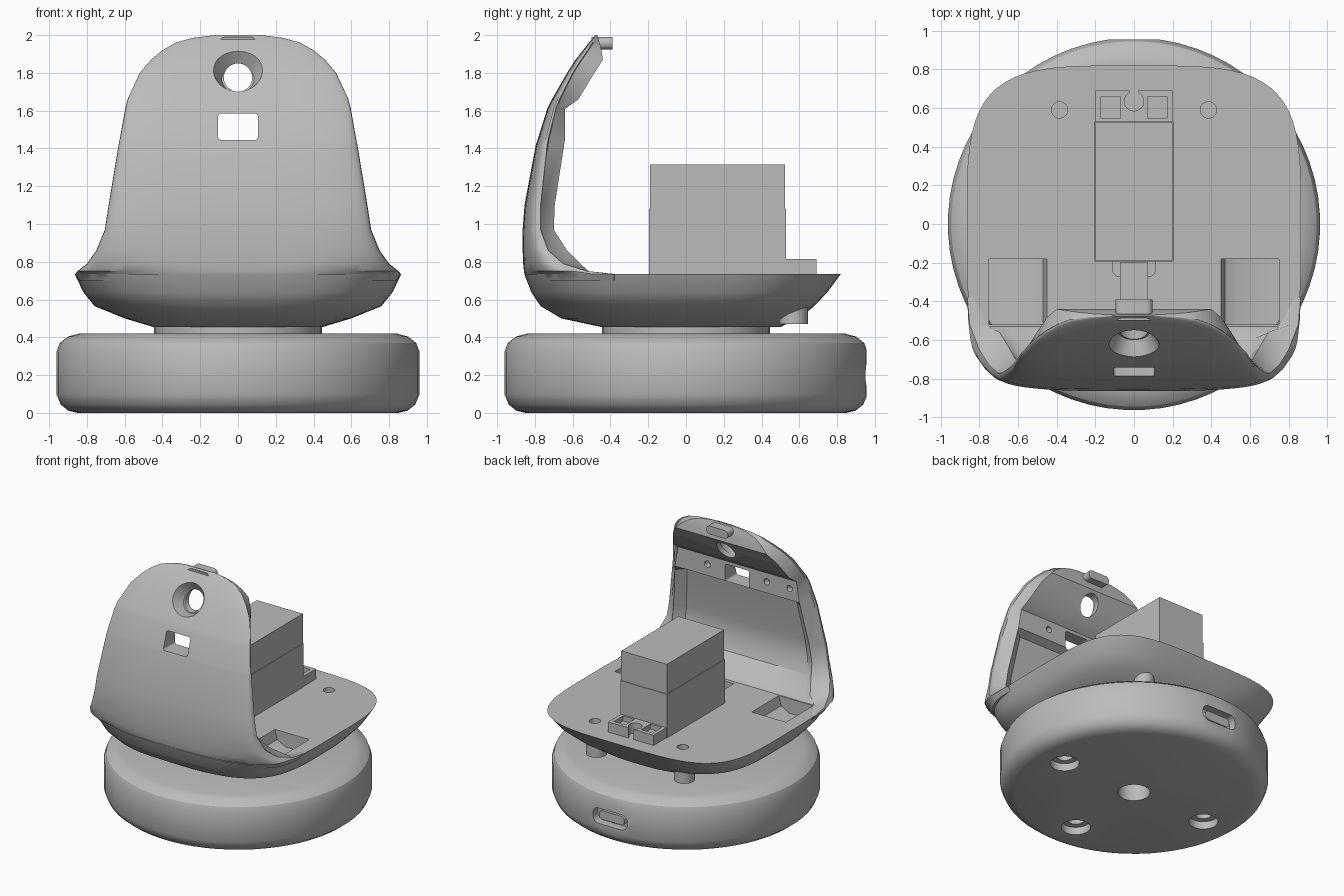
import bpy, bmesh, math
from mathutils import Vector, Matrix

old = bpy.data.objects.get("Cube")
if old:
    bpy.data.objects.remove(old, do_unlink=True)

grey = bpy.data.materials.new("plain_grey")
grey.use_nodes = True
COLOUR = (0.5, 0.5, 0.5, 1)
grey.diffuse_color = COLOUR
grey.node_tree.nodes["Principled BSDF"].inputs["Base Color"].default_value = COLOUR


def finish(name, bm):
    bmesh.ops.recalc_face_normals(bm, faces=bm.faces)
    mesh = bpy.data.meshes.new(name)
    bm.to_mesh(mesh)
    bm.free()
    mesh.materials.append(grey)
    ob = bpy.data.objects.new(name, mesh)
    bpy.context.scene.collection.objects.link(ob)
    return ob


def loft(name, rings):
    """Skin a stack of equal-length closed rings and cap both ends."""
    bm = bmesh.new()
    loops = [[bm.verts.new(p) for p in ring] for ring in rings]
    for a, b in zip(loops, loops[1:]):
        for i in range(len(a)):
            j = (i + 1) % len(a)
            bm.faces.new((a[i], a[j], b[j], b[i]))
    bm.faces.new(loops[0])
    bm.faces.new(loops[-1])
    return finish(name, bm)


def power(v, n):
    return math.copysign(abs(v) ** (2 / n), v)


def oval(z, half_width, y0, y1, n, count=64):
    """Rounded-square ring between y0 and y1."""
    mid, half = (y0 + y1) / 2, (y1 - y0) / 2
    angles = [math.tau * (i + 0.5) / count for i in range(count)]
    return [(half_width * power(math.cos(a), n), mid + half * power(math.sin(a), n), z)
            for a in angles]


def cone(name, centre, r1, r2, depth, axis=(0, 0, 1), sides=32):
    bm = bmesh.new()
    turn = Vector((0, 0, 1)).rotation_difference(Vector(axis)).to_matrix().to_4x4()
    bmesh.ops.create_cone(bm, cap_ends=True, segments=sides, radius1=r1, radius2=r2,
                          depth=depth, matrix=Matrix.Translation(centre) @ turn)
    return finish(name, bm)


def rod(name, centre, r, depth, axis=(0, 0, 1)):
    return cone(name, centre, r, r, depth, axis)


def box(name, low, high, round_axis=None, radius=0.0):
    """Box from corner to corner, with the edges along one axis rounded."""
    low, high = Vector(low), Vector(high)
    bm = bmesh.new()
    bmesh.ops.create_cube(bm, size=1, matrix=Matrix.Translation((low + high) / 2)
                          @ Matrix.Diagonal((*(high - low), 1)))
    if round_axis is not None:
        edges = [e for e in bm.edges
                 if abs((e.verts[0].co - e.verts[1].co).normalized()[round_axis]) > 0.9]
        bmesh.ops.bevel(bm, geom=edges, offset=radius, segments=5, profile=0.5,
                        affect='EDGES')
    return finish(name, bm)


def cut(ob, cutters):
    for c in cutters:
        c.hide_render = True
        mod = ob.modifiers.new("cut", 'BOOLEAN')
        mod.operation, mod.solver, mod.object = 'DIFFERENCE', 'EXACT', c
    bpy.context.view_layer.update()
    mesh = bpy.data.meshes.new_from_object(
        ob.evaluated_get(bpy.context.evaluated_depsgraph_get()))
    ob.modifiers.clear()
    ob.data = mesh
    for c in cutters:
        bpy.data.objects.remove(c, do_unlink=True)


# Round base with screw holes below and a socket at the back
base = loft("base", [oval(z, r, -r, r, 2) for z, r in
                     ((0, .85), (.012, .9), (.045, .94), (.1, .963), (.32, .963),
                      (.37, .945), (.405, .9), (.42, .84))])
cutters = [rod("bore", (0, 0, .1), .115, .4)]
for x, y in ((.65, 0), (-.65, 0), (0, -.65)):
    cutters += [rod("counterbore", (x, y, 0), .105, .12), rod("bore", (x, y, .1), .06, .3)]
cutters.append(box("slot", (-.15, .89, .14), (.15, 1.1, .26), 1, .05))
cutters.append(box("trim", (-.5, .955, -.1), (.5, 1.2, .5)))
cut(base, cutters)
box("socket_shell", (-.11, .88, .165), (.11, .93, .235), 1, .03)
rod("neck", (0, 0, .44), .445, .08)

# Bowl-shaped body with a flat deck
deck = .735
body = loft("body", [oval(*ring) for ring in
                     ((.455, .45, -.45, .5, 2.3), (.5, .6, -.66, .6, 2.8),
                      (.565, .76, -.77, .68, 3.3), (.64, .82, -.82, .75, 3.8),
                      (deck, .865, -.857, .82, 4))])
cutters = [box("recess", (-.07, -.5, .64), (.07, -.2, .8)),
           box("recess_mouth", (-.11, -.27, .66), (.11, -.1, .8), 2, .03)]
pocket = [(.45, .8), (.45, deck), (.47, .66), (.54, .62), (.75, .62), (.75, .8)]
for side in (-1, 1):
    cutters.append(rod("hole", (side * .385, .59, .7), .042, .2))
    cutters.append(loft("pocket", [[(side * x, y, z) for x, z in pocket]
                                   for y in (-.52, -.18)]))
cut(body, cutters)
for side, label in ((1, "left"), (-1, "right")):
    rod(label + "_screw_boss", (side * .385, .57, .53), .075, .12)

# Upright front shell: z, half width, rim y, front y, inner side y, inner middle y
rows = [(.7, .84, -.38, -.84, -.53, -.53), (deck, .862, -.38, -.855, -.53, -.53),
        (.75, .85, -.52, -.858, -.54, -.54), (.79, .8, -.65, -.862, -.56, -.6),
        (.86, .75, -.73, -.865, -.63, -.71), (.97, .705, -.77, -.865, -.7, -.755),
        (1.1, .685, -.77, -.855, -.695, -.75), (1.42, .632, -.735, -.795, -.645, -.7),
        (1.45, .626, -.73, -.785, -.64, -.64), (1.61, .597, -.69, -.735, -.64, -.64),
        (1.66, .585, -.67, -.71, -.57, -.57), (1.8, .52, -.6, -.63, -.485, -.485),
        (1.87, .46, -.555, -.585, -.44, -.44), (1.92, .4, -.52, -.545, -.448, -.448),
        (1.96, .33, -.495, -.515, -.457, -.457), (1.985, .24, -.482, -.492, -.465, -.465),
        (2, .12, -.474, -.478, -.47, -.47)]


def shell_ring(z, w, rim, front, side, middle, count=28):
    ring = []
    for i in range(count + 1):
        a = math.pi * (i / count - 0.5)
        ring.append((w * power(math.sin(a), 3),
                     rim + (front - rim) * power(max(math.cos(a), 0), 3), z))
    inner = [(.97, rim + .005), (.87, side), (.76, middle), (.4, middle)]
    ring += [(w * f, y, z) for f, y in inner] + [(0, middle, z)]
    ring += [(-w * f, y, z) for f, y in reversed(inner)]
    return ring


shell = loft("front_shell", [shell_ring(*row) for row in rows])
along, slope = (0, 1, 0), Vector((0, -.84, .54))
lens_seat = Vector((0, -.62, 1.81)) - slope * .02
cutters = [cone("countersink", lens_seat, .085, .15, .12, slope),
           rod("lens_bore", (0, -.6, 1.775), .075, .6, along),
           box("window", (-.105, -1, 1.445), (.105, -.4, 1.585), 1, .015)]
cutters += [rod("hole", (x, -.64, 1.54), .025, .1, along) for x in (-.46, -.26, .26)]
cut(shell, cutters)

# Small rounded peg near the top edge
box("top_peg", (-.095, -.5, 1.925), (.095, -.39, 1.99), 1, .03)

# Motor block and its mounting ear
box("motor_lower", (-.205, -.195, .7), (.205, .53, 1.08))
box("motor_upper", (-.2, -.19, 1.07), (.2, .525, 1.315))
ear = box("motor_ear", (-.2, .5, .7), (.2, .69, .815))
cut(ear, [box("slot", (-.022, .64, .6), (.022, .8, .9)),
          rod("hole", (0, .635, .8), .05, .3),
          box("left_relief", (.07, .545, .775), (.17, .66, .9)),
          box("right_relief", (-.17, .545, .775), (-.07, .66, .9))])

# Smooth shading with sharp edges kept
for ob in bpy.context.scene.collection.objects:
    ob.select_set(ob.type == 'MESH')
    bpy.context.view_layer.objects.active = ob
bpy.ops.object.shade_smooth_by_angle(angle=math.radians(32))
